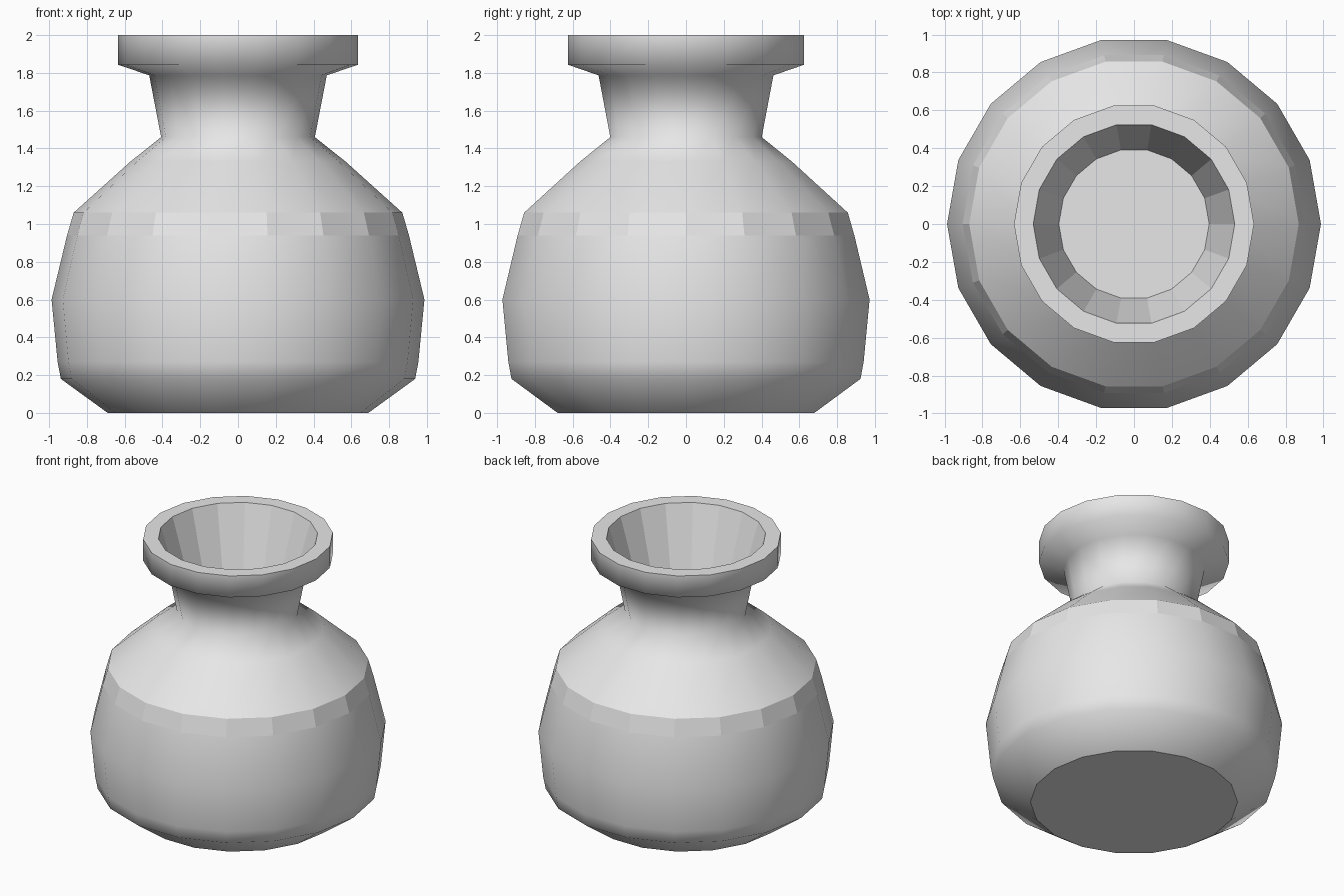
import bpy
import bmesh
from math import cos, sin, tau

cube = bpy.data.objects.get("Cube")
if cube:
    bpy.data.objects.remove(cube, do_unlink=True)

SIDES = 18

clay = bpy.data.materials.new("light_grey_clay")
clay.use_nodes = True
GREY = (0.8, 0.8, 0.8, 1)
clay.diffuse_color = GREY
clay.node_tree.nodes["Principled BSDF"].inputs["Base Color"].default_value = GREY

# Profile from the base up, over the lip and down inside the neck:
# radius, height, and whether the strip above it is smooth
profile = [
    (0.69, 0.0, True),      # base
    (0.938, 0.18, True),
    (0.955, 0.27, True),
    (0.987, 0.6, True),     # belly
    (0.905, 0.94, False),   # faceted shoulder band
    (0.87, 1.06, True),
    (0.57, 1.33, True),
    (0.407, 1.46, True),    # neck
    (0.47, 1.787, True),
    (0.634, 1.843, True),   # lip
    (0.634, 2.0, False),
    (0.532, 2.0, False),    # mouth
    (0.397, 1.55, False),   # inner floor
]

bm = bmesh.new()
rings = [
    [bm.verts.new((r * cos(tau * i / SIDES), r * sin(tau * i / SIDES), z))
     for i in range(SIDES)]
    for r, z, _ in profile
]

# Walls
for k, (low, high) in enumerate(zip(rings, rings[1:])):
    for i in range(SIDES):
        j = (i + 1) % SIDES
        face = bm.faces.new((low[i], low[j], high[j], high[i]))
        face.smooth = profile[k][2]

# Flat base and inner floor
bm.faces.new(list(reversed(rings[0])))
bm.faces.new(rings[-1])
bmesh.ops.recalc_face_normals(bm, faces=bm.faces)

mesh = bpy.data.meshes.new("pot")
bm.to_mesh(mesh)
bm.free()
mesh.materials.append(clay)
pot = bpy.data.objects.new("pot", mesh)
bpy.context.collection.objects.link(pot)
